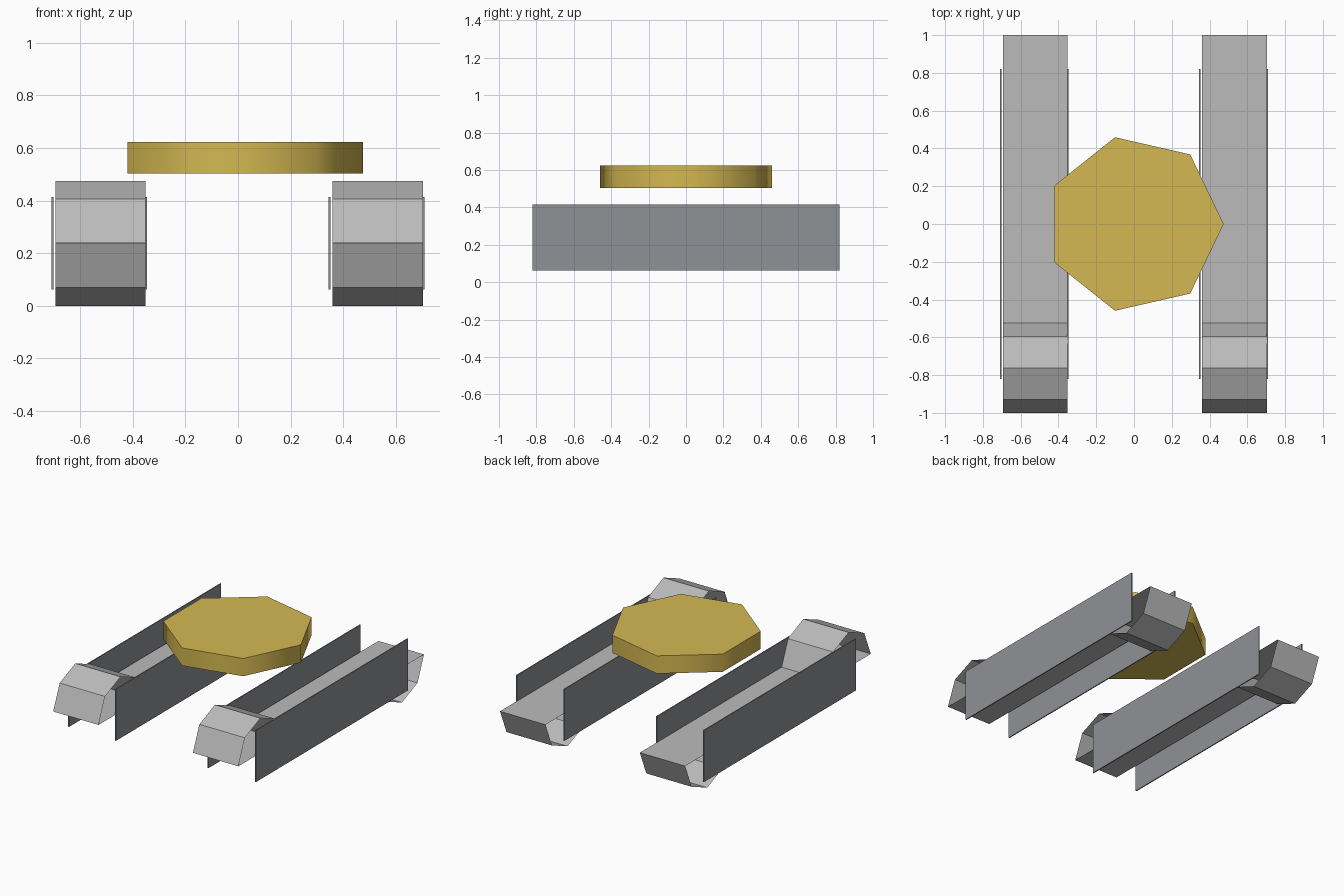
import bpy, bmesh, math
from mathutils import Matrix

if "Cube" in bpy.data.objects:
    bpy.data.objects.remove(bpy.data.objects["Cube"])


def material(name, rgb):
    m = bpy.data.materials.new(name)
    m.diffuse_color = (*rgb, 1)
    m.use_nodes = True
    m.node_tree.nodes["Principled BSDF"].inputs["Base Color"].default_value = m.diffuse_color
    return m


LIGHT_GREY = material("light grey", (0.50, 0.50, 0.50))
STEEL_GREY = material("steel grey", (0.28, 0.285, 0.305))
GOLD = material("gold", (0.66, 0.48, 0.085))


def add_object(name, bm, mat):
    me = bpy.data.meshes.new(name)
    bm.to_mesh(me)
    bm.free()
    me.materials.append(mat)
    ob = bpy.data.objects.new(name, me)
    bpy.context.collection.objects.link(ob)
    return ob


# Tread: an octagonal loop split at mid height, upper half slid forward,
# lower half slid back, swept across x with open sides
R, MID, SHIFT = 0.2375, 0.2375, 0.7625


def half_ring(first, y0, z0):
    return [(y0 + R * math.cos(math.radians(a)), z0 + R * math.sin(math.radians(a)))
            for a in range(first, first + 181, 45)]


profile = half_ring(0, -SHIFT, MID + 0.0004) + half_ring(180, SHIFT, MID - 0.0004)


def tread(name, x0, x1):
    bm = bmesh.new()
    a = [bm.verts.new((x0, y, z)) for y, z in profile]
    b = [bm.verts.new((x1, y, z)) for y, z in profile]
    n = len(profile)
    for i in range(n):
        j = (i + 1) % n
        bm.faces.new((a[i], a[j], b[j], b[i]))
    return add_object(name, bm, LIGHT_GREY)


# Thin side plate
def plate(name, x):
    bm = bmesh.new()
    bmesh.ops.create_cube(bm, size=1, matrix=Matrix.Translation((x, 0, 0.238))
                          @ Matrix.Diagonal((0.0075, 1.64, 0.352, 1)))
    return add_object(name, bm, STEEL_GREY)


for side, tread_x, plate_x in (("left", (-0.694, -0.352), (-0.7045, -0.350)),
                               ("right", (0.360, 0.703), (0.3475, 0.7045))):
    tread(side + "_tread", *tread_x)
    for i, x in enumerate(plate_x):
        plate(f"{side}_side_plate_{i + 1}", x)

# Seven-sided disc floating above the treads, smooth rim and flat caps
bm = bmesh.new()
bmesh.ops.create_cone(bm, cap_ends=True, segments=7, radius1=0.471, radius2=0.471, depth=0.121)
v = max(bm.verts, key=lambda p: p.co.x + p.co.z * 0.001)
turn = Matrix.Rotation(-math.atan2(v.co.y, v.co.x), 4, 'Z')  # one corner points to +x
bmesh.ops.transform(bm, matrix=Matrix.Translation((0.004, 0, 0.563)) @ turn, verts=bm.verts)
disc = add_object("disc", bm, GOLD)
bpy.context.view_layer.objects.active = disc
disc.select_set(True)
bpy.ops.object.shade_smooth_by_angle(angle=math.radians(60))
